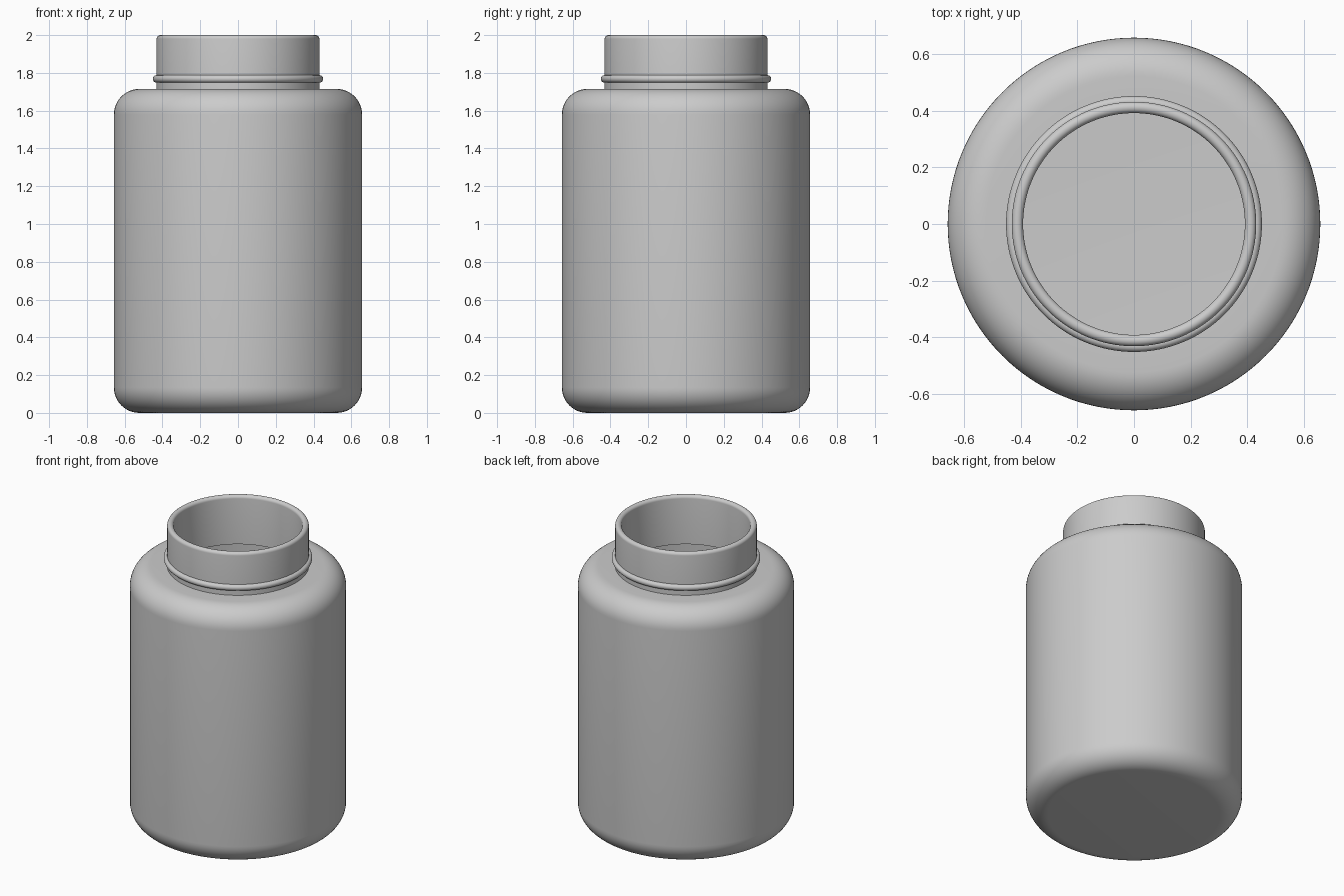
import bpy, bmesh
from math import sin, cos, pi, radians

if "Cube" in bpy.data.objects:
    bpy.data.objects.remove(bpy.data.objects["Cube"])

SEG = 128


def arc(cr, cz, rad, a0, a1, n=12):
    """Points of a circular arc in the (radius, z) plane, angles in degrees."""
    return [(cr + rad * cos(radians(a0 + (a1 - a0) * i / n)),
             cz + rad * sin(radians(a0 + (a1 - a0) * i / n))) for i in range(n + 1)]


def lathe(name, profile, closed=False):
    """Revolve a (radius, z) profile around z; radius 0 becomes a pole."""
    bm = bmesh.new()
    rings = []
    for r, z in profile:
        if r < 1e-6:
            rings.append([bm.verts.new((0, 0, z))] * SEG)
        else:
            rings.append([bm.verts.new((r * cos(2 * pi * k / SEG), r * sin(2 * pi * k / SEG), z))
                          for k in range(SEG)])
    pairs = list(zip(rings, rings[1:] + rings[:1])) if closed else list(zip(rings, rings[1:]))
    for a, b in pairs:
        for k in range(SEG):
            j = (k + 1) % SEG
            bm.faces.new(list(dict.fromkeys((a[k], a[j], b[j], b[k]))))
    bmesh.ops.recalc_face_normals(bm, faces=bm.faces)
    mesh = bpy.data.meshes.new(name)
    bm.to_mesh(mesh)
    bm.free()
    obj = bpy.data.objects.new(name, mesh)
    bpy.context.collection.objects.link(obj)
    bpy.ops.object.select_all(action='DESELECT')
    obj.select_set(True)
    bpy.context.view_layer.objects.active = obj
    bpy.ops.object.shade_smooth_by_angle(angle=radians(35))
    return obj


# Hollow jar: outer wall, neck, rounded rim, then the inner wall back to the floor
R, H, F = 0.657, 1.715, 0.135      # body radius, shoulder height, corner radius
NO, NI, T = 0.431, 0.391, 0.04     # neck outer, neck inner, wall thickness
outer = [(0, 0)] + arc(R - F, F, F, -90, 0) + arc(R - F, H - F, F, 0, 90) + [(NO, H)]
rim = arc((NO + NI) / 2, 1.98, 0.02, 0, 180)
inner = ([(NI, H - T)] + arc(R - F, H - F, F - T, 90, 0)
         + arc(R - F, F, F - T, 0, -90) + [(0, T)])
lathe("jar_body", outer + rim + inner)

# Rounded bead around the neck
lathe("neck_bead", arc(NO, 1.768, 0.02, 0, 345, 23), closed=True)
